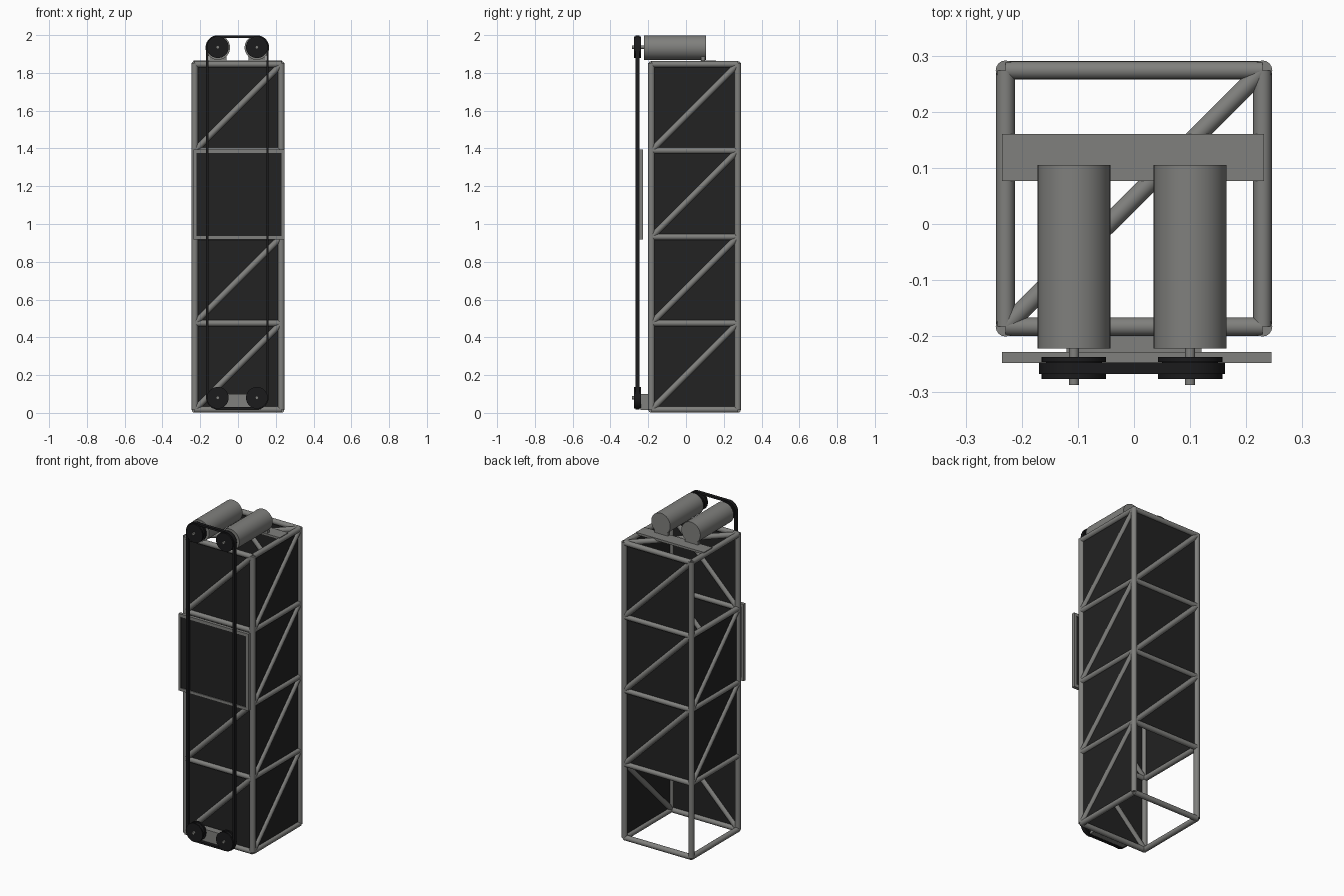
import bpy, bmesh, math
from mathutils import Vector

if "Cube" in bpy.data.objects:
    bpy.data.objects.remove(bpy.data.objects["Cube"])


def material(name, c):
    m = bpy.data.materials.new(name)
    m.diffuse_color = (*c, 1)
    m.use_nodes = True
    m.node_tree.nodes["Principled BSDF"].inputs["Base Color"].default_value = m.diffuse_color
    return m


METAL = material("grey metal", (0.215, 0.215, 0.205))
PANEL = material("dark panel", (0.016, 0.016, 0.016))
RUBBER = material("black rubber", (0.011, 0.011, 0.012))


def finish(bm, name, mat, smooth=False):
    bmesh.ops.recalc_face_normals(bm, faces=bm.faces)
    me = bpy.data.meshes.new(name)
    bm.to_mesh(me)
    bm.free()
    me.materials.append(mat)
    ob = bpy.data.objects.new(name, me)
    bpy.context.collection.objects.link(ob)
    if smooth:
        bpy.ops.object.select_all(action='DESELECT')
        ob.select_set(True)
        bpy.context.view_layer.objects.active = ob
        bpy.ops.object.shade_smooth_by_angle(angle=math.radians(40))
    return ob


def rod(name, a, b, r, mat=METAL, seg=16):
    a, b = Vector(a), Vector(b)
    bm = bmesh.new()
    bmesh.ops.create_cone(bm, cap_ends=True, segments=seg, radius1=r, radius2=r, depth=(b - a).length)
    mtx = (b - a).to_track_quat('Z', 'Y').to_matrix().to_4x4()
    mtx.translation = (a + b) / 2
    bm.transform(mtx)
    return finish(bm, name, mat, True)


def box(name, lo, hi, mat=METAL):
    bm = bmesh.new()
    bmesh.ops.create_cube(bm, size=1)
    for v in bm.verts:
        v.co = [lo[i] + (v.co[i] + 0.5) * (hi[i] - lo[i]) for i in range(3)]
    return finish(bm, name, mat)


# Tower frame: four stacked cubic bays
X, Y0, Y1, R = 0.229, -0.183, 0.274, 0.0165
Z = [0.0175 + 0.457 * i for i in range(5)]
FL, FR, BR, BL = (-X, Y0), (X, Y0), (X, Y1), (-X, Y1)
for label, c in (("front_left", FL), ("front_right", FR), ("back_right", BR), ("back_left", BL)):
    rod(label + "_post", (*c, Z[0]), (*c, Z[4] + 0.008), R + 0.001)

# Each side: cross bars, diagonals (low start to high end) and panels in the closed bays
sides = (("front", FL, FR, (0, 1, 2, 3)), ("right", FR, BR, (0, 1, 2, 3)),
         ("back", BR, BL, (1, 2, 3)), ("left", BL, FL, (1, 2)))
for label, a, b, closed in sides:
    for z in Z:
        rod(label + "_cross_bar", (*a, z), (*b, z), R)
    for i in closed:
        rod(label + "_diagonal", (*a, Z[i]), (*b, Z[i + 1]), R)
        t = 0.002
        box(label + "_panel",
            (min(a[0], b[0]) - t, min(a[1], b[1]) - t, Z[i]),
            (max(a[0], b[0]) + t, max(a[1], b[1]) + t, Z[i + 1]), PANEL)
rod("top_diagonal", (*FL, Z[4]), (*BR, Z[4]), R)

# Sliding carriage plate with a dark centre and a metal rim
box("carriage_centre", (-0.225, -0.243, 0.93), (0.235, -0.231, 1.385), PANEL)
for label, lo, hi in (("left", (-0.235, 0.918), (-0.221, 1.395)), ("right", (0.229, 0.918), (0.245, 1.395)),
                      ("bottom", (-0.235, 0.918), (0.245, 0.936)), ("top", (-0.235, 1.377), (0.245, 1.395))):
    box("carriage_rim_" + label, (lo[0], -0.248, lo[1]), (hi[0], -0.228, hi[1]))

# Motor mounting plate, motors and saddles
PX, ZT, ZB = (-0.107, 0.1), 1.936, 0.08
box("motor_plate", (-0.235, 0.077, 1.852), (0.232, 0.16, 1.866))
for x in PX:
    rod("motor", (x, -0.222, ZT - 0.002), (x, 0.105, ZT - 0.002), 0.065, seg=40)
    box("motor_saddle", (x - 0.045, 0.08, 1.86), (x + 0.045, 0.1, 1.895))

# Pulleys with flanges and shafts
for x in PX:
    for z, back in ((ZT, -0.21), (ZB, -0.225)):
        rod("pulley_shaft", (x, -0.287, z), (x, back, z), 0.009)
        rod("pulley_core", (x, -0.27, z), (x, -0.244, z), 0.05, RUBBER, 32)
        for y in (-0.276, -0.246):
            rod("pulley_flange", (x, y, z), (x, y + 0.009, z), 0.0575, RUBBER, 40)
box("lower_pulley_bracket", (-0.12, -0.24, 0.015), (0.12, -0.197, 0.1))

# Drive belt: rounded loop around the four pulleys
bm = bmesh.new()
rings = []
for k in range(4):
    cx = PX[1] if k in (0, 3) else PX[0]
    cz = ZT if k < 2 else ZB
    for j in range(9):
        a = math.radians(90 * k + 90 * j / 8)
        rings.append([bm.verts.new((cx + r * math.cos(a), y, cz + r * math.sin(a)))
                      for r, y in ((0.05, -0.267), (0.062, -0.267), (0.062, -0.247), (0.05, -0.247))])
for i, p in enumerate(rings):
    q = rings[(i + 1) % len(rings)]
    for j in range(4):
        bm.faces.new((p[j], p[(j + 1) % 4], q[(j + 1) % 4], q[j]))
finish(bm, "drive_belt", RUBBER, True)
